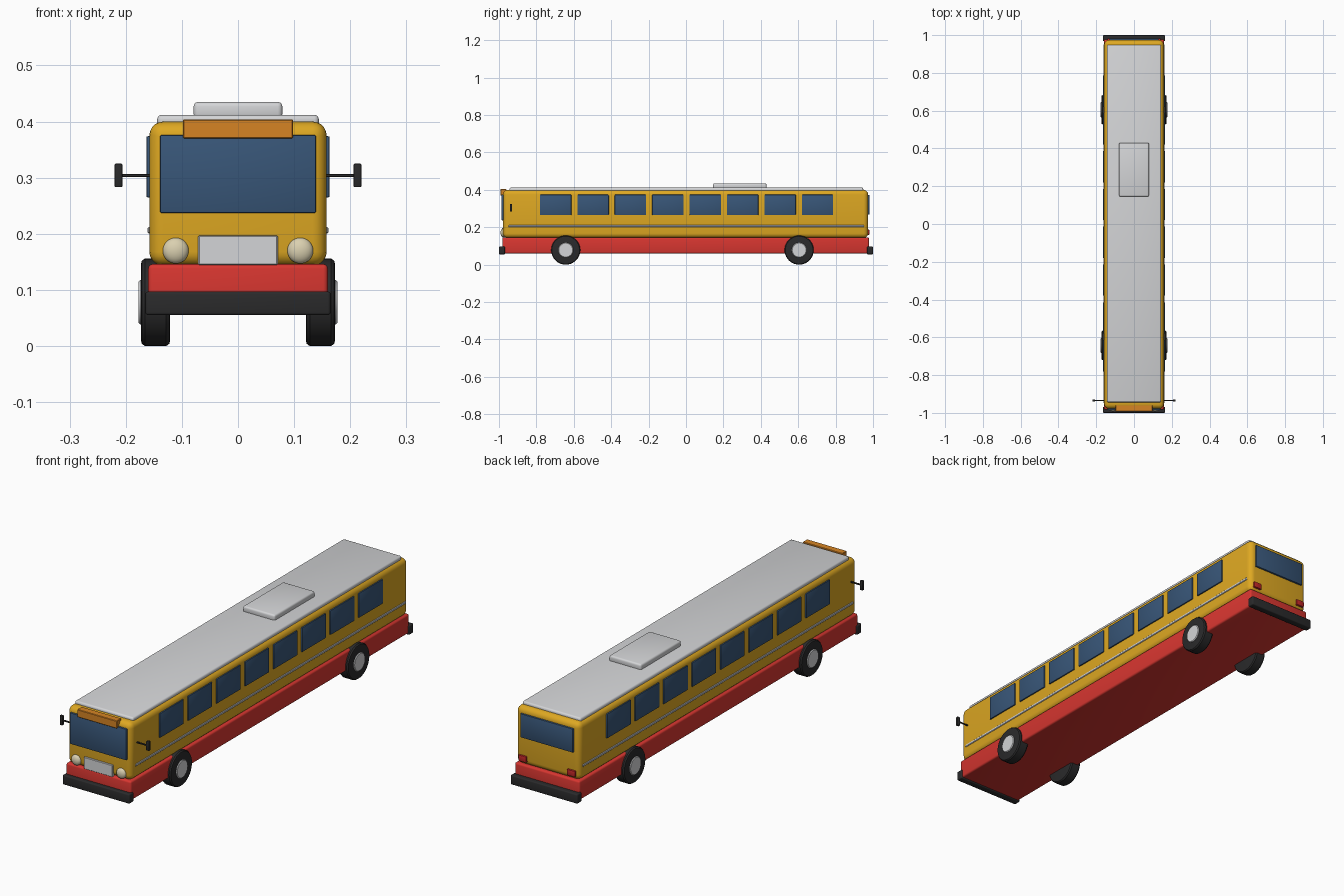
import bpy, bmesh, math
from mathutils import Matrix

if "Cube" in bpy.data.objects:
    bpy.data.objects.remove(bpy.data.objects["Cube"])


def material(name, r, g, b):
    """Flat colour given as 0-255 screen values, stored as linear."""
    lin = [((c / 255 + 0.055) / 1.055) ** 2.4 for c in (r, g, b)]
    m = bpy.data.materials.new(name)
    m.diffuse_color = (*lin, 1)
    m.use_nodes = True
    m.node_tree.nodes["Principled BSDF"].inputs["Base Color"].default_value = m.diffuse_color
    return m


YELLOW = material("yellow paint", 222, 168, 34)
RED = material("red paint", 216, 54, 48)
GLASS = material("blue glass", 56, 86, 120)
SILVER = material("light grey", 212, 213, 215)
BLACK = material("black rubber", 42, 42, 43)
ORANGE = material("orange sign", 214, 132, 36)
CREAM = material("cream lamp", 218, 208, 176)
TAIL = material("tail lamp red", 190, 38, 38)


def finish(name, bm, mat):
    mesh = bpy.data.meshes.new(name)
    bm.to_mesh(mesh)
    bm.free()
    mesh.materials.append(mat)
    ob = bpy.data.objects.new(name, mesh)
    bpy.context.collection.objects.link(ob)
    bpy.ops.object.select_all(action='DESELECT')
    ob.select_set(True)
    bpy.context.view_layer.objects.active = ob
    bpy.ops.object.shade_smooth_by_angle(angle=math.radians(35))
    return ob


def box(name, mat, x, y, z, bevel=0.0, segments=3):
    """Box from (min, max) pairs, with rounded edges."""
    bm = bmesh.new()
    bmesh.ops.create_cube(bm, size=1)
    for v in bm.verts:
        v.co = [(a + b) / 2 + c * (b - a) for c, (a, b) in zip(v.co, (x, y, z))]
    if bevel:
        bmesh.ops.bevel(bm, geom=bm.edges[:], offset=bevel, segments=segments,
                        profile=0.5, affect='EDGES', clamp_overlap=True)
    return finish(name, bm, mat)


def lathe_x(name, mat, profile, centre, side, steps=40):
    """Spin (radius, x) points around the x axis; side mirrors the part."""
    bm = bmesh.new()
    rings = []
    for r, x in profile:
        rings.append([bm.verts.new((x * side, r * math.cos(t), r * math.sin(t)))
                      for t in (2 * math.pi * i / steps for i in range(steps))])
    for a, b in zip(rings, rings[1:]):
        for i in range(steps):
            j = (i + 1) % steps
            bm.faces.new((a[i], a[j], b[j], b[i]))
    bm.faces.new(rings[0])
    bm.faces.new(rings[-1])
    bmesh.ops.recalc_face_normals(bm, faces=bm.faces[:])
    bmesh.ops.translate(bm, verts=bm.verts[:], vec=centre)
    return finish(name, bm, mat)


# Body shell, lower skirt and roof
box("body", YELLOW, (-0.158, 0.158), (-0.978, 0.974), (0.143, 0.4), 0.025, 5)
box("skirt", RED, (-0.16, 0.16), (-0.982, 0.978), (0.06, 0.146), 0.008)
box("roof_panel", SILVER, (-0.144, 0.144), (-0.944, 0.948), (0.39, 0.412), 0.008)
box("roof_hatch", SILVER, (-0.079, 0.079), (0.145, 0.43), (0.405, 0.435), 0.008)

# Bumpers
box("front_bumper", BLACK, (-0.165, 0.165), (-1.0, -0.968), (0.055, 0.097), 0.005)
box("rear_bumper", BLACK, (-0.165, 0.165), (0.968, 1.0), (0.055, 0.097), 0.005)

# Front details
box("windscreen", GLASS, (-0.139, 0.139), (-0.986, -0.97), (0.237, 0.376), 0.003, 2)
box("destination_sign", ORANGE, (-0.098, 0.098), (-0.992, -0.96), (0.37, 0.404), 0.002, 1)
box("front_plate", SILVER, (-0.071, 0.071), (-0.985, -0.97), (0.144, 0.197), 0.002, 1)

# Rear window
box("rear_window", GLASS, (-0.13, 0.13), (0.965, 0.982), (0.267, 0.373), 0.003, 2)

for side, label in ((-1, "left"), (1, "right")):
    def span(a, b):
        return tuple(sorted((a * side, b * side)))

    # Side windows and trim strip
    for i in range(8):
        y = -0.697 + i * 0.2
        box(f"{label}_window_{i + 1}", GLASS, span(0.15, 0.1635),
            (y - 0.084, y + 0.084), (0.265, 0.374), 0.003, 2)
    box(f"{label}_trim_strip", SILVER, span(0.15, 0.1615),
        (-0.948, 0.952), (0.201, 0.212), 0.002, 1)

    # Headlamps and tail lamps
    bm = bmesh.new()
    bmesh.ops.create_uvsphere(bm, u_segments=28, v_segments=14, radius=0.023)
    bmesh.ops.transform(bm, verts=bm.verts[:],
                        matrix=Matrix.Translation((0.111 * side, -0.978, 0.17))
                        @ Matrix.Diagonal((1, 0.6, 1, 1)))
    finish(f"{label}_headlamp", bm, CREAM)
    box(f"{label}_tail_lamp", TAIL, span(0.1, 0.14),
        (0.96, 0.982), (0.16, 0.187), 0.003, 2)

    # Mirror arm and head
    box(f"{label}_mirror_arm", BLACK, span(0.15, 0.21),
        (-0.938, -0.932), (0.301, 0.307), 0.001, 1)
    box(f"{label}_mirror", BLACK, span(0.206, 0.22),
        (-0.941, -0.929), (0.283, 0.325), 0.002, 2)

    # Wheels: rounded tyre and pale hub
    for y, end in ((-0.643, "front"), (0.605, "rear")):
        lathe_x(f"{end}_{label}_tyre", BLACK,
                [(0.068, 0.121), (0.074, 0.1225), (0.078, 0.128), (0.078, 0.166),
                 (0.074, 0.1715), (0.068, 0.173)], (0, y, 0.078), side)
        lathe_x(f"{end}_{label}_hub", SILVER,
                [(0.04, 0.15), (0.04, 0.174), (0.037, 0.177)], (0, y, 0.078), side)
